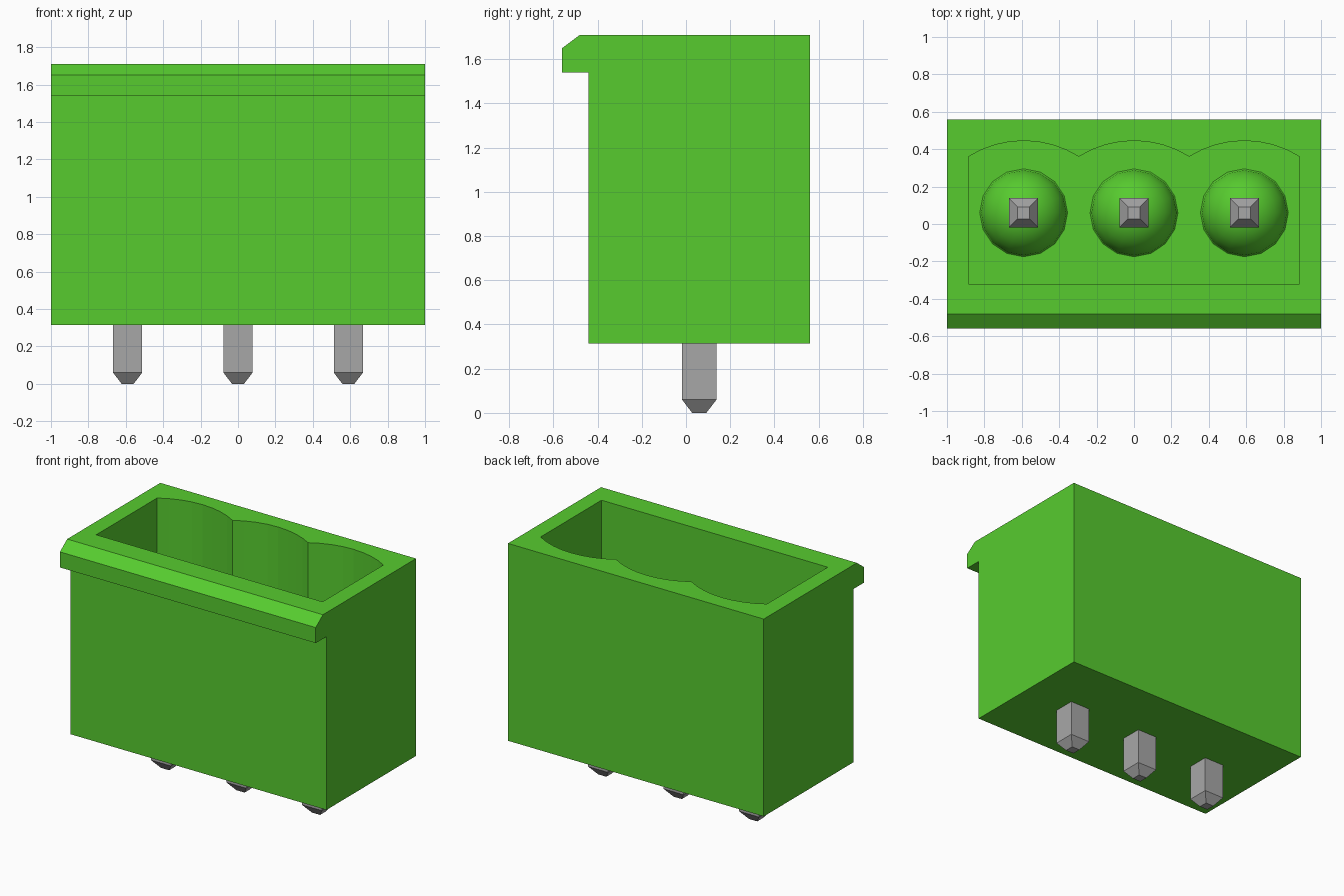
import bpy, bmesh, math

cube = bpy.data.objects.get("Cube")
if cube:
    bpy.data.objects.remove(cube, do_unlink=True)


def material(name, rgb):
    m = bpy.data.materials.new(name)
    m.use_nodes = True
    m.diffuse_color = (*rgb, 1)
    bsdf = next(n for n in m.node_tree.nodes if n.type == 'BSDF_PRINCIPLED')
    bsdf.inputs["Base Color"].default_value = (*rgb, 1)
    return m


GREEN = material("green plastic", (0.095, 0.60, 0.028))
GREY = material("grey metal", (0.39, 0.39, 0.39))


def add_object(name, bm, mat):
    bmesh.ops.recalc_face_normals(bm, faces=bm.faces)
    mesh = bpy.data.meshes.new(name)
    bm.to_mesh(mesh)
    bm.free()
    mesh.materials.append(mat)
    ob = bpy.data.objects.new(name, mesh)
    bpy.context.collection.objects.link(ob)
    return ob


def loft(rings):
    """Skin a stack of equal-length point rings and cap both ends."""
    bm = bmesh.new()
    rows = [[bm.verts.new(p) for p in ring] for ring in rings]
    n = len(rows[0])
    for a, b in zip(rows, rows[1:]):
        for i in range(n):
            j = (i + 1) % n
            bm.faces.new((a[i], a[j], b[j], b[i]))
    bm.faces.new(rows[0])
    bm.faces.new(rows[-1])
    return bm


PITCH = 0.59
PIN_Y = 0.06
TOP, BOTTOM, FLOOR = 1.71, 0.315, 0.66

# Housing: side profile with the chamfered front lip, extruded along x
profile = [(-0.44, BOTTOM), (0.56, BOTTOM), (0.56, TOP), (-0.48, TOP),
           (-0.56, 1.65), (-0.56, 1.54), (-0.44, 1.54)]
housing = add_object("housing", loft([[(x, y, z) for y, z in profile]
                                      for x in (-1, 1)]), GREEN)

# Cavity: straight front and sides, three shallow arcs along the back
half, sag, steps = PITCH / 2, 0.085, 8
radius = (half ** 2 + sag ** 2) / (2 * sag)
spread = math.asin(half / radius)
outline = [(-1.5 * PITCH, -0.32), (1.5 * PITCH, -0.32), (1.5 * PITCH, 0.36)]
for cx in (PITCH, 0, -PITCH):
    for i in range(1, steps + 1):
        a = spread * (1 - 2 * i / steps)
        outline.append((cx + radius * math.sin(a),
                        0.36 + sag - radius * (1 - math.cos(a))))
cutter = add_object("cavity_cutter", loft([[(x, y, z) for x, y in outline]
                                           for z in (FLOOR, TOP + 0.2)]), GREEN)
cutter.hide_render = True
mod = housing.modifiers.new("cavity", 'BOOLEAN')
mod.operation = 'DIFFERENCE'
mod.solver = 'EXACT'
mod.object = cutter
bpy.context.view_layer.objects.active = housing
bpy.ops.object.modifier_apply(modifier=mod.name)
bpy.data.objects.remove(cutter, do_unlink=True)

# Contacts: a square pin with tapered ends rising through a dome
PIN_TOP = 1.36
for label, cx in (("right", -PITCH), ("middle", 0), ("left", PITCH)):
    rings = [[(cx + sx * r, PIN_Y + sy * r, z)
              for sx, sy in ((-1, -1), (1, -1), (1, 1), (-1, 1))]
             for r, z in ((0.032, 0), (0.078, 0.06),
                          (0.078, PIN_TOP - 0.06), (0.032, PIN_TOP))]
    add_object(label + "_pin", loft(rings), GREY)

    bm = bmesh.new()
    bmesh.ops.create_uvsphere(bm, u_segments=16, v_segments=12, radius=0.235)
    bmesh.ops.bisect_plane(bm, geom=bm.verts[:] + bm.edges[:] + bm.faces[:],
                           plane_co=(0, 0, 0), plane_no=(0, 0, 1),
                           clear_inner=True)
    dome = add_object(label + "_pin_dome", bm, GREEN)
    dome.location = (cx, PIN_Y, FLOOR)
    for poly in dome.data.polygons:
        poly.use_smooth = True
